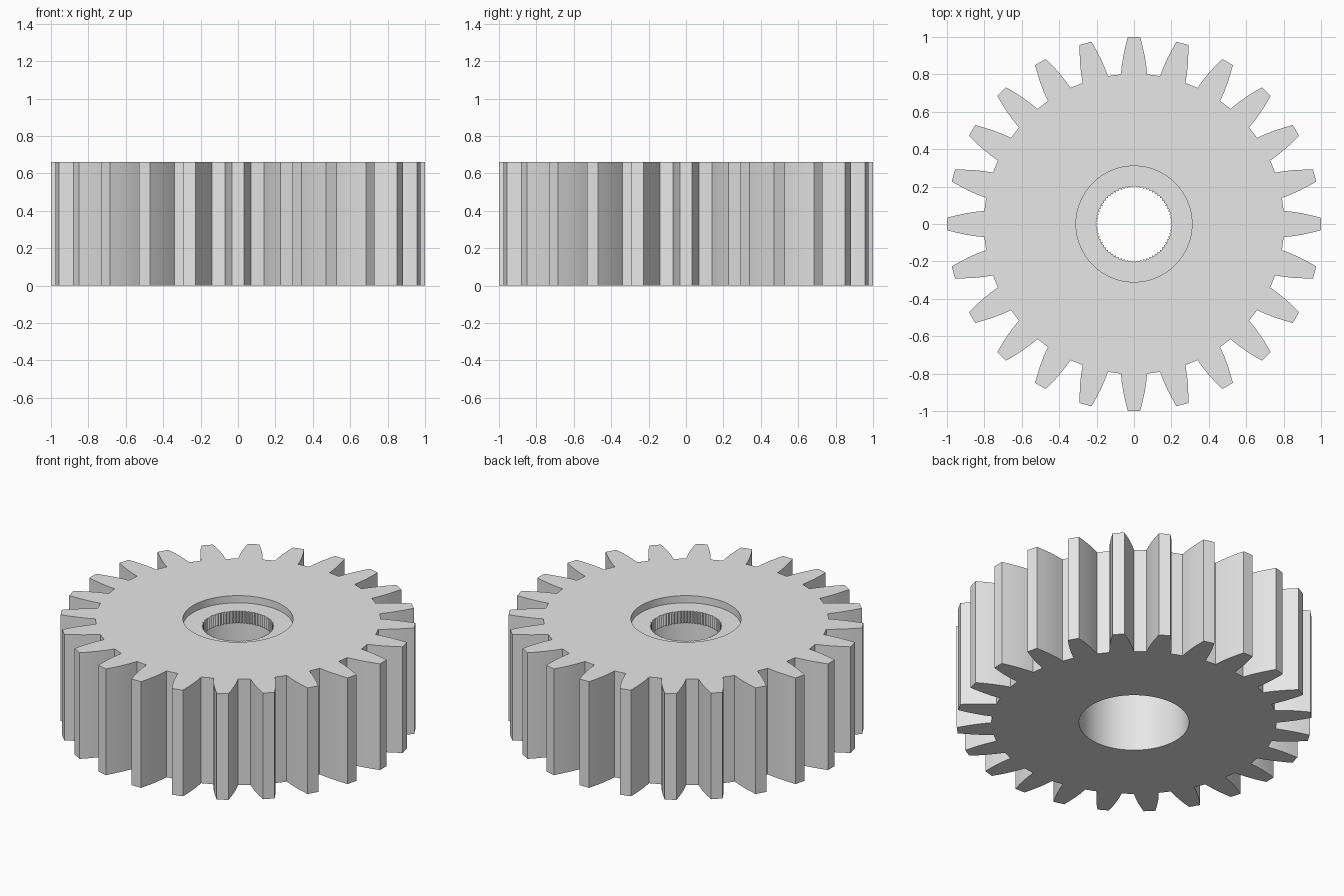
import bpy, bmesh
from math import pi, sin, cos, radians

cube = bpy.data.objects.get("Cube")
if cube:
    bpy.data.objects.remove(cube, do_unlink=True)

HEIGHT = 0.66
TEETH = 24
BORE = 0.31
RING_BOTTOM, RING_TOP = 0.54, 0.615

steel = bpy.data.materials.new("plain_grey")
steel.use_nodes = True
steel.diffuse_color = (0.8, 0.8, 0.8, 1)
steel.node_tree.nodes["Principled BSDF"].inputs["Base Color"].default_value = (0.8, 0.8, 0.8, 1)


def prism(name, outline, z0, z1):
    """Extrude a closed outline from z0 up to z1."""
    bm = bmesh.new()
    base = bm.faces.new([bm.verts.new((x, y, z0)) for x, y in outline])
    top = bmesh.ops.extrude_face_region(bm, geom=[base])["geom"]
    verts = [v for v in top if isinstance(v, bmesh.types.BMVert)]
    bmesh.ops.translate(bm, verts=verts, vec=(0, 0, z1 - z0))
    bmesh.ops.recalc_face_normals(bm, faces=bm.faces)
    mesh = bpy.data.meshes.new(name)
    bm.to_mesh(mesh)
    bm.free()
    mesh.materials.append(steel)
    obj = bpy.data.objects.new(name, mesh)
    bpy.context.collection.objects.link(obj)
    return obj


def ring_points(count, radii):
    """Points round a circle, cycling through the given radii."""
    return [(radii[i % len(radii)] * cos(2 * pi * i / count),
             radii[i % len(radii)] * sin(2 * pi * i / count)) for i in range(count)]


# Gear outline: one curved tooth flank, mirrored and repeated round the wheel
flank = [(0.80, 0.070), (0.85, 0.065), (0.90, 0.057), (0.95, 0.046), (1.0, 0.033)]
tooth = [(r, -w) for r, w in flank] + [(r, w) for r, w in reversed(flank)]
outline = []
for i in range(TEETH):
    a = 2 * pi * i / TEETH
    outline += [(x * cos(a) - y * sin(a), x * sin(a) + y * cos(a)) for x, y in tooth]
gear = prism("gear_wheel", outline, 0, HEIGHT)

# Wide bore below, shallow recess above, serrated hole through the web between
cutters = [
    prism("lower_bore_cutter", ring_points(96, [BORE]), -0.1, RING_BOTTOM),
    prism("upper_recess_cutter", ring_points(96, [BORE]), RING_TOP, HEIGHT + 0.1),
    prism("serrated_hole_cutter", ring_points(144, [0.195, 0.204]),
          RING_BOTTOM - 0.02, RING_TOP + 0.02),
]
bpy.context.view_layer.objects.active = gear
for cutter in cutters:
    cutter.hide_render = True
    mod = gear.modifiers.new(cutter.name, "BOOLEAN")
    mod.operation = "DIFFERENCE"
    mod.solver = "EXACT"
    mod.object = cutter
    bpy.ops.object.modifier_apply(modifier=mod.name)
    bpy.data.objects.remove(cutter, do_unlink=True)

# Smooth the flanks and bore, keep the corners crisp
bpy.ops.object.select_all(action="DESELECT")
gear.select_set(True)
bpy.ops.object.shade_smooth_by_angle(angle=radians(25))
